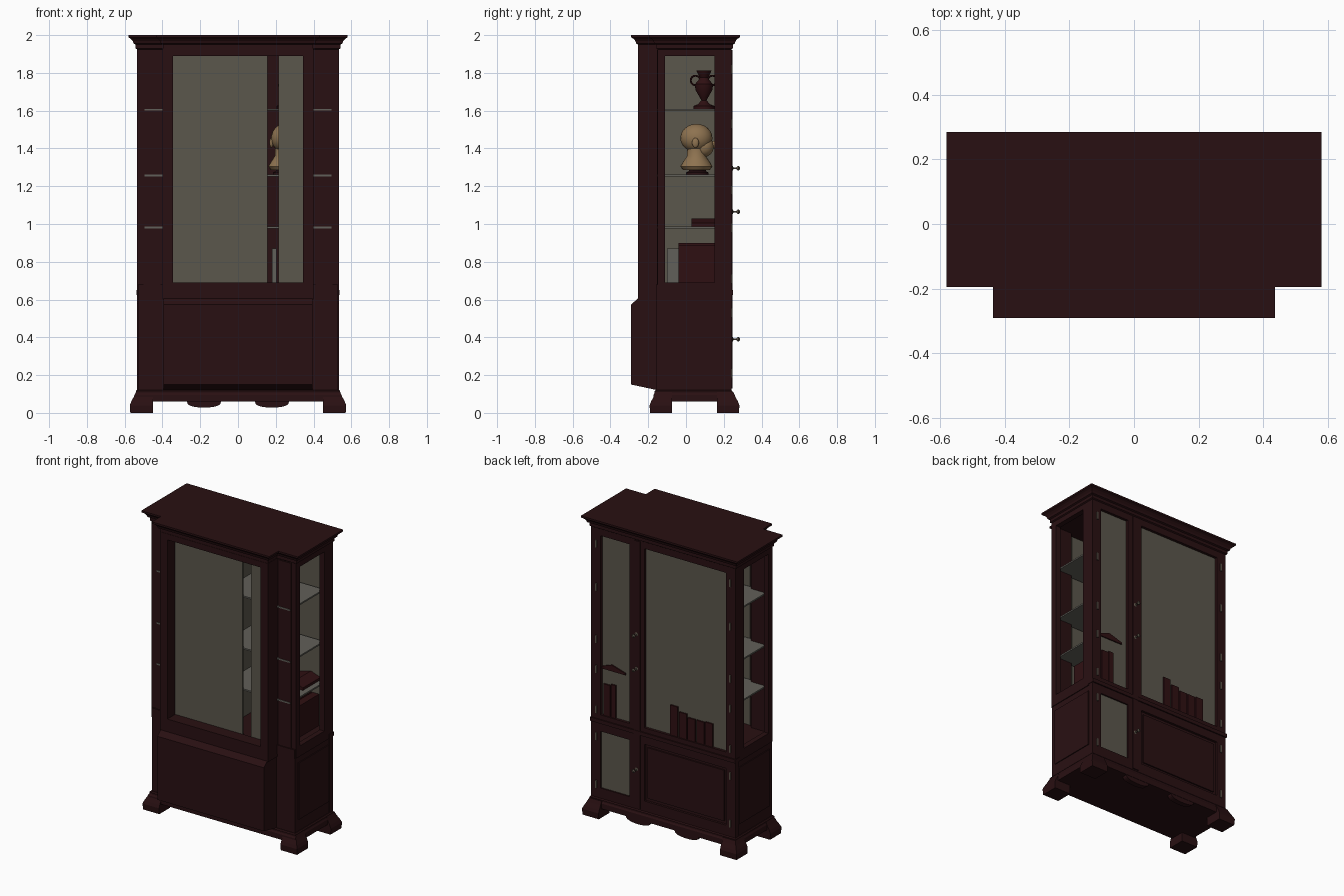
import bpy, bmesh, math
from mathutils import Matrix

if "Cube" in bpy.data.objects:
    bpy.data.objects.remove(bpy.data.objects["Cube"])


def mat(name, c):
    m = bpy.data.materials.new(name)
    m.diffuse_color = (*c, 1)
    m.use_nodes = True
    m.node_tree.nodes["Principled BSDF"].inputs["Base Color"].default_value = m.diffuse_color
    return m


WOOD = mat("dark mahogany", (0.022, 0.005, 0.006))
GLASS = mat("grey glass", (0.105, 0.095, 0.072))
SHELF = mat("shelf glass", (0.12, 0.115, 0.1))
STONE = mat("beige stone", (0.27, 0.17, 0.08))
METAL = mat("aged metal", (0.1, 0.08, 0.06))
BOOK = mat("book red", (0.028, 0.005, 0.006))


def finish(name, bm, m, smooth=False):
    bmesh.ops.recalc_face_normals(bm, faces=bm.faces)
    me = bpy.data.meshes.new(name)
    bm.to_mesh(me)
    bm.free()
    ob = bpy.data.objects.new(name, me)
    bpy.context.collection.objects.link(ob)
    me.materials.append(m)
    if smooth:
        bpy.context.view_layer.objects.active = ob
        ob.select_set(True)
        bpy.ops.object.shade_smooth_by_angle(angle=math.radians(40))
        ob.select_set(False)
    return ob


def boxes(name, m, *bs):
    """Each box is x0, x1, y0, y1, z0, z1."""
    bm = bmesh.new()
    for x0, x1, y0, y1, z0, z1 in bs:
        M = Matrix.Translation(((x0 + x1) / 2, (y0 + y1) / 2, (z0 + z1) / 2))
        bmesh.ops.create_cube(bm, size=1, matrix=M @ Matrix.Diagonal((x1 - x0, y1 - y0, z1 - z0, 1)))
    return finish(name, bm, m)


def both(b):
    return b, (-b[1], -b[0], *b[2:])


def loft(name, m, rings, smooth=False):
    bm = bmesh.new()
    vs = [[bm.verts.new(p) for p in r] for r in rings]
    n = len(vs[0])
    for a, b in zip(vs, vs[1:]):
        for i in range(n):
            bm.faces.new((a[i], a[(i + 1) % n], b[(i + 1) % n], b[i]))
    bm.faces.new(vs[0][::-1])
    bm.faces.new(vs[-1])
    return finish(name, bm, m, smooth)


def lathe(name, m, cx, cy, prof, sy=1, n=24):
    return loft(name, m, [[(cx + r * math.cos(2 * math.pi * i / n), cy + sy * r * math.sin(2 * math.pi * i / n), z)
                           for i in range(n)] for r, z in prof], True)


def outline(d, z):
    half = [(0.535 + d, 0.24 + d), (0.535 + d, -0.15 - d), (0.39 + d, -0.15 - d), (0.39 + d, -0.245 - d)]
    return [(x, y, z) for x, y in half] + [(-x, y, z) for x, y in half[::-1]]


# stepped crown moulding following the rear bay
loft("crown", WOOD, [outline(d, z) for d, z in
     [(0, 1.925), (.008, 1.93), (.008, 1.95), (.018, 1.955), (.022, 1.968), (.032, 1.98), (.045, 1.988), (.045, 2.0)]])

# upper case: side frames, corner walls, bay
for s, n in ((1, "right"), (-1, "left")):
    X = lambda b: b if s > 0 else both(b)[1]
    boxes(n + "_side_frame", WOOD, X((.50, .535, -.15, -.11, .62, 1.93)), X((.50, .535, .15, .24, .62, 1.93)),
          X((.50, .535, -.11, .15, .62, .69)), X((.50, .535, -.11, .15, 1.89, 1.93)))
    boxes(n + "_corner_wall", WOOD, X((.39, .51, -.15, -.135, .62, 1.93)),
          X((.41, .50, -.154, -.15, .66, 1.92)))
    boxes(n + "_bay_side", WOOD, X((.385, .40, -.255, -.14, .6, 1.93)))
    boxes(n + "_lower_side_panel", WOOD, X((.53, .536, -.12, .2, .2, .58)))
boxes("bay_frame", WOOD, *both((.345, .395, -.255, -.17, .60, 1.93)),
      (-.35, .35, -.255, -.17, .62, .69), (-.35, .35, -.255, -.17, 1.89, 1.93))
boxes("bay_glass", GLASS, (-.36, .155, -.172, -.165, .66, 1.91), (.215, .36, -.172, -.165, .66, 1.91))
boxes("case_roof", WOOD, (-.53, .53, -.15, .24, 1.9, 1.93), (-.39, .39, -.25, -.14, 1.9, 1.93))
boxes("case_floor", WOOD, (-.53, .53, -.16, .23, .62, .68))
boxes("case_divider", GLASS, (-.004, .004, -.16, .21, .68, 1.9))

# lower case and its protruding panel
boxes("lower_case", WOOD, (-.53, .53, -.155, .225, .1, .63))
prof = [(-.15, .12), (-.29, .15), (-.29, .575), (-.255, .605), (-.255, .64), (-.15, .64)]
loft("lower_bay", WOOD, [[(x, y, z) for y, z in prof] for x in (-.395, .395)])
boxes("waist_moulding", WOOD, (-.538, .538, .2, .248, .625, .65))

# door framing on the knob side
boxes("door_frames", WOOD, *both((.465, .535, .205, .24, .1, 1.93)), (.14, .25, .205, .24, .1, 1.93),
      (-.5, .5, .205, .24, .57, .68), (-.5, .5, .205, .24, 1.88, 1.93), (-.5, .5, .205, .24, .1, .19),
      (.17, .215, .24, .246, .13, 1.92))
boxes("door_glass", GLASS, (-.47, .145, .215, .222, .67, 1.89), (.245, .47, .215, .222, .67, 1.89),
      (.245, .47, .224, .23, .18, .58))
boxes("lower_door_panel", WOOD, (-.445, .12, .22, .234, .21, .55))
boxes("hinges", METAL, *[b for z in (1.82, 1.53, 1.18, .98, .71, .53, .21)
                         for b in both((.49, .502, .236, .246, z - .025, z + .025))])
for z in (1.295, 1.065, .39):
    k = lathe("knob", METAL, 0, 0, [(.012, 0), (.012, .004), (.005, .008), (.005, .024), (.011, .03), (.012, .036), (.006, .042)], n=12)
    k.matrix_world = Matrix.Translation((.195, .243, z)) @ Matrix.Rotation(-math.pi / 2, 4, 'X')

# base mould and bracket feet
def rect(d, z):
    return [(x, y, z) for x, y in ((.535 + d, .24 + d), (.535 + d, -.16 - d), (-.535 - d, -.16 - d), (-.535 - d, .24 + d))]


loft("base_moulding", WOOD, [rect(d, z) for d, z in ((.012, .06), (.012, .095), (.006, .105), (.006, .115), (0, .122))])
for sx in (1, -1):
    for y0, y1, fy in ((.165, .245, 1), (-.075, -.155, -1)):
        rings = []
        for d, z in ((.035, 0), (.038, .04), (.03, .06), (.017, .085), (.006, .11)):
            xa, xb, yb = sx * .45, sx * (.535 + d), y1 + fy * d
            rings.append([(xa, y0, z), (xb, y0, z), (xb, yb, z), (xa, yb, z)])
        loft("bracket_foot", WOOD, rings)
    # scalloped apron drop
    arc = [(sx * .18 + .09 * math.cos(a), .065 - .037 * math.sin(a) ** .6)
           for a in [i * math.pi / 14 + .0001 for i in range(14)] + [math.pi - .0001]]
    loft("apron_drop", WOOD, [[(x, y, z) for x, z in arc] for y in (.215, .25)])

# shelves, cutting slightly through the corner walls
boxes("shelves", SHELF, *[(-.495, .495, -.157, .2, z - .005, z + .005) for z in (1.605, 1.257, .982)])

# bust facing the doors
bx = .245
lathe("bust_base", WOOD, bx, .06, [(.06, 1.262), (.06, 1.272), (.045, 1.28), (.045, 1.288)])
lathe("bust_neck", STONE, bx, .055, [(.07, 1.285), (.085, 1.305), (.07, 1.33), (.05, 1.36), (.048, 1.4)], 1)
bm = bmesh.new()
for x, y, z, a, b, c in ((0, .055, 1.455, .07, .085, .075), (0, .095, 1.41, .05, .052, .055), (0, .15, 1.42, .012, .02, .02),
                         (.068, .05, 1.43, .01, .018, .026), (-.068, .05, 1.43, .01, .018, .026)):
    bmesh.ops.create_uvsphere(bm, u_segments=20, v_segments=12, radius=1,
                              matrix=Matrix.Translation((bx + x, y, z)) @ Matrix.Diagonal((a, b, c, 1)))
finish("bust_head", bm, STONE, True)

# urn with two handles
lathe("urn", BOOK, .26, .095, [(.055, 1.61), (.055, 1.625), (.03, 1.635), (.014, 1.655), (.022, 1.67), (.045, 1.71),
                               (.048, 1.74), (.03, 1.76), (.022, 1.775), (.035, 1.8), (.04, 1.812)])
for s in (1, -1):
    bpy.ops.mesh.primitive_torus_add(major_radius=.025, minor_radius=.005, major_segments=16, minor_segments=6,
                                     location=(.26, .095 + s * .045, 1.76), rotation=(0, math.pi / 2, 0))
    h = bpy.context.object
    h.name = "urn_handle"
    h.data.materials.append(BOOK)

# books, fronts just through the door glass
boxes("book_row", BOOK, *[(-.1 - i * .065, -.045 - i * .065, 0, .232, .68, .68 + h)
                          for i, h in enumerate((.2, .17, .15, .15, .155))])
boxes("book_pair", BOOK, (.36, .395, -.04, .232, .68, .9), (.4, .45, -.04, .232, .68, .89))
boxes("pale_book", SHELF, (.18, .205, -.1, .12, .68, .87))
loft("open_book", BOOK, [[(.29, y, .988), (.46, y, .988), (.46, y, 1.005), (.39, y, 1.03), (.29, y, 1.0)] for y in (.03, .23)])
